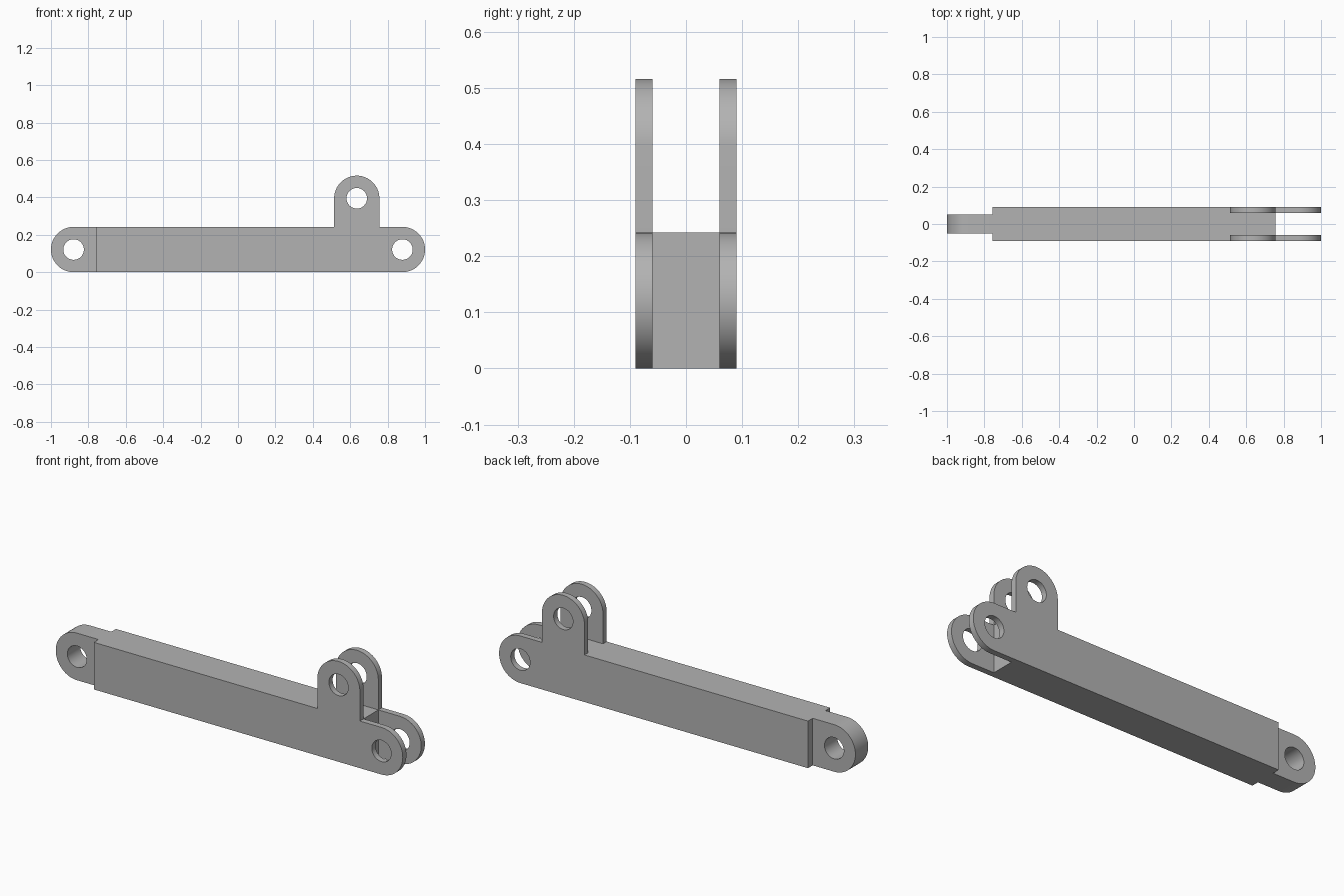
import bpy, bmesh
from math import sin, cos, radians
from mathutils import Vector

cube = bpy.data.objects.get("Cube")
if cube:
    bpy.data.objects.remove(cube, do_unlink=True)

R = 0.121           # radius of every rounded end
HOLE = 0.055        # pin hole radius
END_X = 1 - R       # pin centres at both ends
LUG_X, LUG_Z = 0.635, 0.395
BODY_L, BODY_R = -0.757, LUG_X + R
OUTER, INNER, TONGUE = 0.09, 0.06, 0.052

steel = bpy.data.materials.new("grey steel")
steel.use_nodes = True
steel.diffuse_color = (0.45, 0.45, 0.45, 1)
steel.node_tree.nodes["Principled BSDF"].inputs["Base Color"].default_value = steel.diffuse_color


def arc(cx, cz, r, start, end, steps=32):
    angles = [radians(start + (end - start) * i / steps) for i in range(steps + 1)]
    return [(cx + r * cos(a), cz + r * sin(a)) for a in angles]


def hole(cx, cz):
    return arc(cx, cz, HOLE, 0, 360, 48)[:-1]


def slab(name, loops, y0, y1):
    """Fill an outline with holes in the XZ plane and extrude it along Y."""
    bm = bmesh.new()
    edges = []
    for pts in loops:
        vs = [bm.verts.new((x, y0, z)) for x, z in pts]
        edges += [bm.edges.new((a, b)) for a, b in zip(vs, vs[1:] + vs[:1])]
    bmesh.ops.triangle_fill(bm, edges=edges, use_beauty=True)
    ext = bmesh.ops.extrude_face_region(bm, geom=bm.faces[:], use_keep_orig=True)
    moved = [g for g in ext["geom"] if isinstance(g, bmesh.types.BMVert)]
    bmesh.ops.translate(bm, verts=moved, vec=Vector((0, y1 - y0, 0)))
    bmesh.ops.recalc_face_normals(bm, faces=bm.faces[:])
    mesh = bpy.data.meshes.new(name)
    bm.to_mesh(mesh)
    bm.free()
    mesh.materials.append(steel)
    ob = bpy.data.objects.new(name, mesh)
    bpy.context.collection.objects.link(ob)
    bpy.ops.object.select_all(action="DESELECT")
    ob.select_set(True)
    bpy.context.view_layer.objects.active = ob
    bpy.ops.object.shade_smooth_by_angle(angle=radians(30))
    return ob


# Side plates: long bar with a rounded fork end and an upright lug
plate = ([(BODY_L, 0)]
         + arc(END_X, R, R, -90, 90)
         + [(BODY_R, 2 * R)]
         + arc(LUG_X, LUG_Z, R, 0, 180)
         + [(LUG_X - R, 2 * R), (BODY_L, 2 * R)])
plate_loops = [plate, hole(END_X, R), hole(LUG_X, LUG_Z)]
slab("front_side_plate", plate_loops, -OUTER, -INNER)
slab("back_side_plate", plate_loops, INNER, OUTER)

# Solid core between the plates
core = [(BODY_L, 0), (BODY_R, 0), (BODY_R, 2 * R), (BODY_L, 2 * R)]
slab("bar_core", [core], -INNER, INNER)

# Narrow rounded tongue at the other end
tongue = [(BODY_L, 0), (BODY_L, 2 * R)] + arc(-END_X, R, R, 90, 270)
slab("end_tongue", [tongue, hole(-END_X, R)], -TONGUE, TONGUE)
